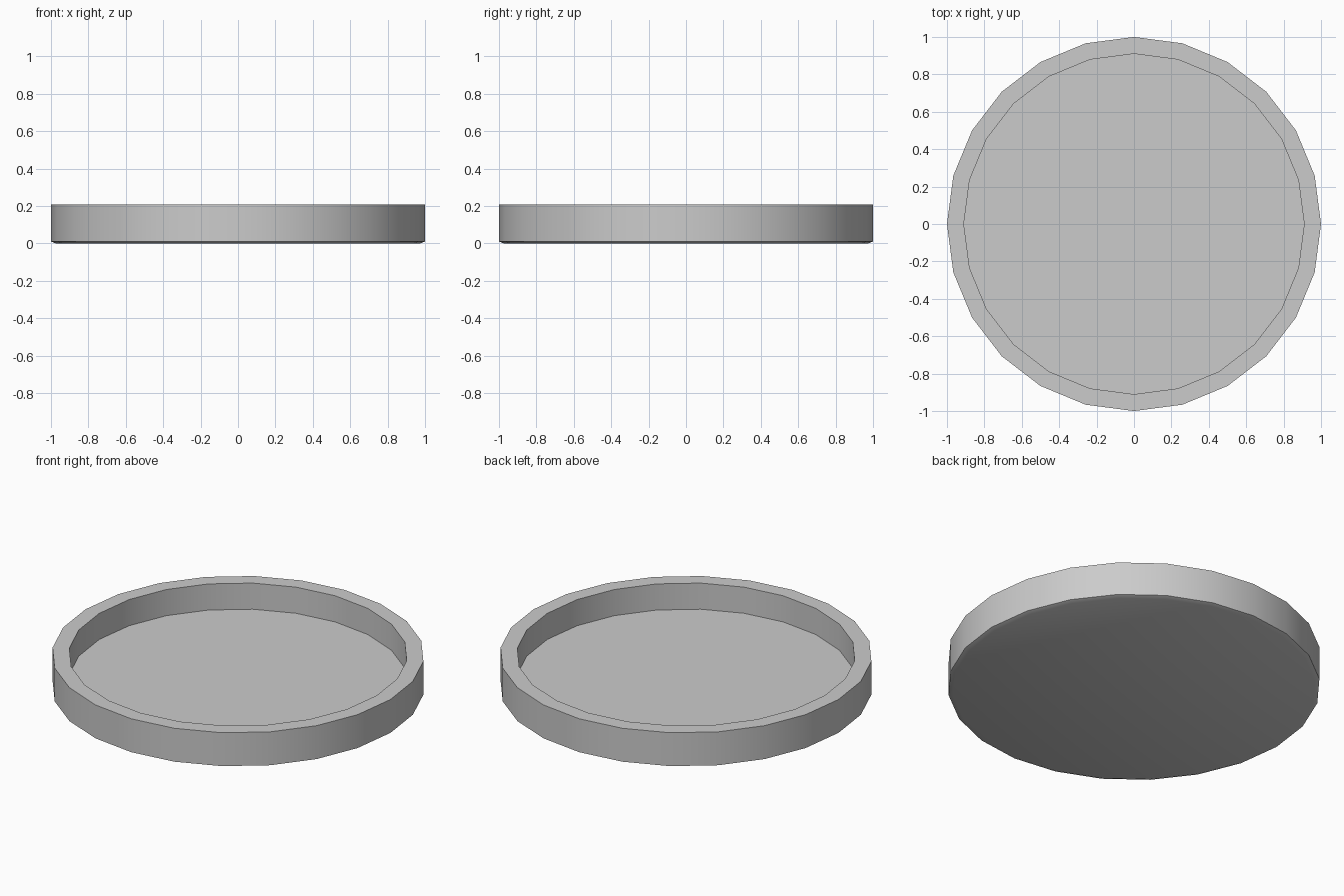
import bpy, bmesh
from math import cos, sin, tau, radians

if "Cube" in bpy.data.objects:
    bpy.data.objects.remove(bpy.data.objects["Cube"])

SIDES = 24

# Half cross-section (radius, height): underside edge, outer wall, rim, inner wall, floor
PROFILE = [(0.975, 0.0), (1.0, 0.01), (1.0, 0.208), (0.91, 0.208), (0.91, 0.053)]


def lathe(name, profile, sides):
    bm = bmesh.new()
    rings = [[bm.verts.new((r * cos(tau * i / sides), r * sin(tau * i / sides), z))
              for i in range(sides)] for r, z in profile]
    for a, b in zip(rings, rings[1:]):
        for i in range(sides):
            j = (i + 1) % sides
            bm.faces.new((a[i], a[j], b[j], b[i]))
    # Close the underside and the recessed floor
    bm.faces.new(rings[0][::-1])
    bm.faces.new(rings[-1])
    bmesh.ops.recalc_face_normals(bm, faces=bm.faces)
    mesh = bpy.data.meshes.new(name)
    bm.to_mesh(mesh)
    bm.free()
    obj = bpy.data.objects.new(name, mesh)
    bpy.context.collection.objects.link(obj)
    return obj


# Shallow round tray with a raised rim
tray = lathe("round_tray", PROFILE, SIDES)
bpy.context.view_layer.objects.active = tray
tray.select_set(True)
bpy.ops.object.shade_smooth_by_angle(angle=radians(40))
